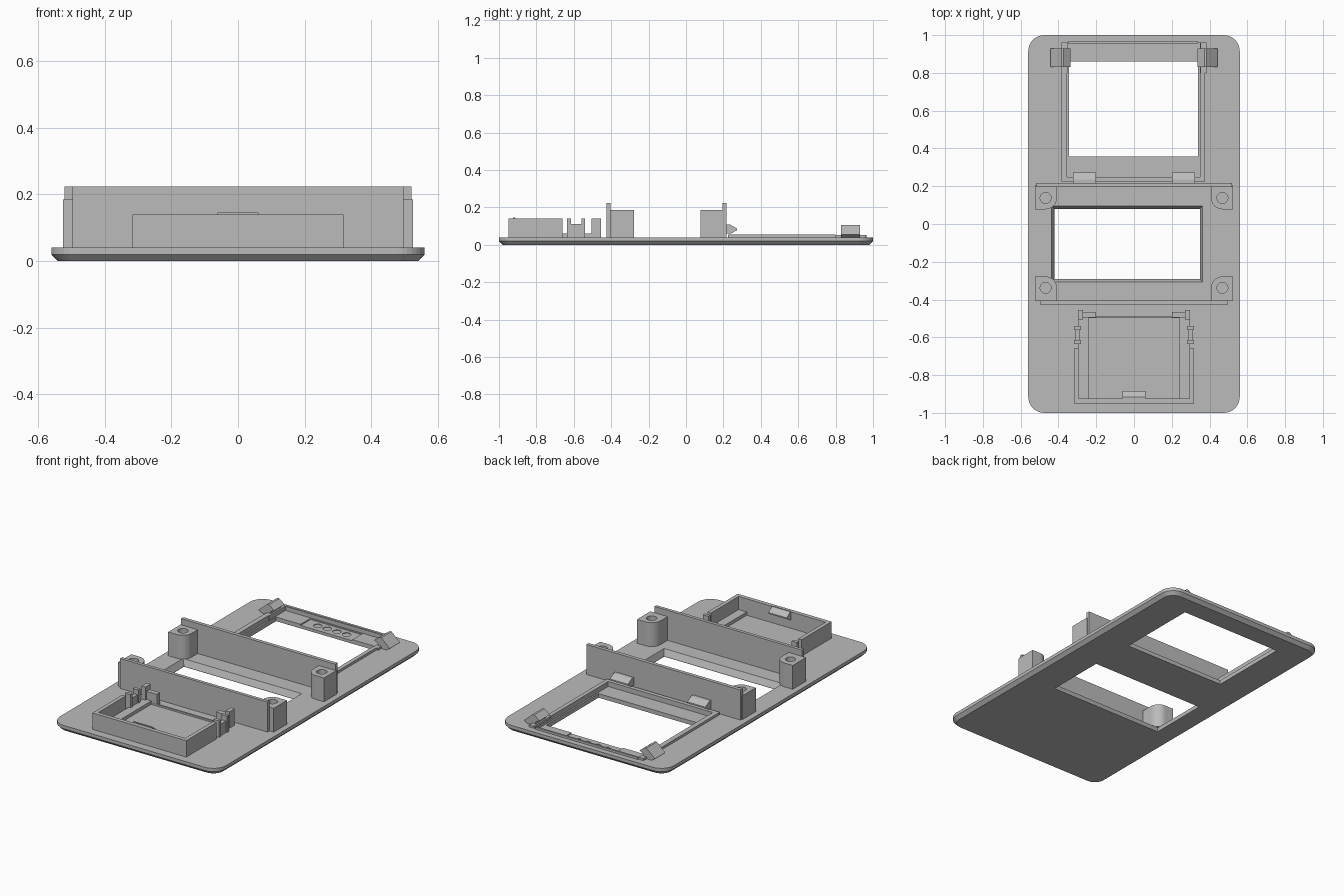
import bpy, bmesh, math
from mathutils import Vector

cube = bpy.data.objects.get("Cube")
if cube:
    bpy.data.objects.remove(cube, do_unlink=True)

grey = bpy.data.materials.new("plain grey")
grey.use_nodes = True
COLOR = (0.5, 0.5, 0.5, 1)
grey.diffuse_color = COLOR
grey.node_tree.nodes["Principled BSDF"].inputs["Base Color"].default_value = COLOR


def finish(name, bm):
    bmesh.ops.recalc_face_normals(bm, faces=bm.faces)
    mesh = bpy.data.meshes.new(name)
    bm.to_mesh(mesh)
    bm.free()
    mesh.materials.append(grey)
    obj = bpy.data.objects.new(name, mesh)
    bpy.context.collection.objects.link(obj)
    return obj


def prism(name, points, depth):
    """Extrude a closed outline of 3D points along a vector."""
    bm = bmesh.new()
    face = bm.faces.new([bm.verts.new(p) for p in points])
    ext = bmesh.ops.extrude_face_region(bm, geom=[face])
    verts = [v for v in ext["geom"] if isinstance(v, bmesh.types.BMVert)]
    bmesh.ops.translate(bm, vec=Vector(depth), verts=verts)
    return finish(name, bm)


def box(name, x0, x1, y0, y1, z0, z1):
    return prism(name, [(x0, y0, z0), (x1, y0, z0), (x1, y1, z0), (x0, y1, z0)], (0, 0, z1 - z0))


def loft(name, loops):
    """Join matching loops into a closed solid."""
    bm = bmesh.new()
    rings = [[bm.verts.new(p) for p in loop] for loop in loops]
    n = len(rings[0])
    for a, b in zip(rings, rings[1:]):
        for i in range(n):
            j = (i + 1) % n
            bm.faces.new((a[i], a[j], b[j], b[i]))
    bm.faces.new(rings[0])
    bm.faces.new(rings[-1])
    return finish(name, bm)


def cut(obj, cutters):
    for c in cutters:
        mod = obj.modifiers.new("cut", "BOOLEAN")
        mod.operation, mod.solver, mod.object = "DIFFERENCE", "EXACT", c
    bpy.context.view_layer.update()
    graph = bpy.context.evaluated_depsgraph_get()
    mesh = bpy.data.meshes.new_from_object(obj.evaluated_get(graph))
    obj.modifiers.clear()
    obj.data = mesh
    for c in cutters:
        bpy.data.objects.remove(c, do_unlink=True)


def rounded(w, h, r, z, steps=8):
    loop = []
    for k, (sx, sy) in enumerate([(1, 1), (-1, 1), (-1, -1), (1, -1)]):
        for i in range(steps + 1):
            a = math.pi / 2 * (k + i / steps)
            loop.append((sx * (w - r) + r * math.cos(a), sy * (h - r) + r * math.sin(a), z))
    return loop


def rect(x0, x1, y0, y1, z):
    return [(x0, y0, z), (x1, y0, z), (x1, y1, z), (x0, y1, z)]


def disc(x, y, r, z, n=32):
    return [(x + r * math.cos(2 * math.pi * i / n), y + r * math.sin(2 * math.pi * i / n), z) for i in range(n)]


T = 0.04  # top of the plate

# Plate with a chamfered underside and two windows
plate = loft("face_plate", [rounded(0.54, 0.98, 0.065, 0), rounded(0.56, 1, 0.085, 0.02),
                            rounded(0.56, 1, 0.085, T)])
cutters = [
    box("recess", -0.355, 0.35, 0.25, 0.96, 0.025, 0.1),
    box("large_window", -0.345, 0.34, 0.357, 0.86, -0.1, 0.1),
    box("back_pocket", -0.18, 0.17, 0.85, 0.955, 0.018, 0.1),
    loft("small_window", [rect(-0.42, 0.35, -0.29, 0.08, -0.01), rect(-0.42, 0.35, -0.29, 0.08, 0.005),
                          rect(-0.437, 0.363, -0.307, 0.095, T), rect(-0.437, 0.363, -0.307, 0.095, 0.1)]),
]
for i in range(4):
    x = -0.1 + i * 0.065
    cutters.append(loft("dip", [disc(x, 0.91, 0.024, 0.014), disc(x, 0.91, 0.024, 0.1)]))
cut(plate, cutters)

# Low rim around the large window
box("rim_left", 0.35, 0.375, 0.225, 0.8, T, 0.055)
box("rim_right", -0.385, -0.355, 0.225, 0.8, T, 0.055)
box("rim_front", -0.385, 0.375, 0.225, 0.25, T, 0.055)
box("rim_back", -0.35, 0.34, 0.955, 0.966, T, 0.053)

# Cross walls
box("back_cross_wall", -0.52, 0.52, 0.195, 0.217, T, 0.223)
box("front_cross_wall", -0.497, 0.497, -0.425, -0.405, T, 0.223)

# Screw bosses: a round post filled out towards the wall and the side
for sx, side in ((1, "left"), (-1, "right")):
    for y, sy, end in ((0.138, 1, "back"), (-0.338, -1, "front")):
        cx, r = sx * 0.468, 0.06
        flat = [(0.057, -r), (0.057, 0.068), (-r, 0.068)]
        arc = [(r * math.cos(a), r * math.sin(a))
               for a in (math.pi + math.pi / 2 * i / 12 for i in range(13))]
        outline = [(cx + sx * u, y + sy * v, T) for u, v in flat + arc[:-1] + [(0, -r)]]
        boss = prism(f"{end}_{side}_boss", outline, (0, 0, 0.145))
        cut(boss, [loft("hole", [disc(cx, y, 0.029, 0.06, 24), disc(cx, y, 0.029, 0.3, 24)])])

    # Hooks on the back wall
    hook = [(0.217, 0.06), (0.24, 0.06), (0.273, 0.078), (0.273, 0.087), (0.235, 0.108), (0.217, 0.108)]
    prism(f"{side}_wall_hook", [(sx * 0.2, y, z) for y, z in hook], (sx * 0.122, 0, 0))

    # Slanted clips beside the large window
    clip = [(0.337, 0.078), (0.372, 0.105), (0.385, 0.105), (0.442, 0.055), (0.42, T), (0.362, T), (0.362, 0.065)]
    prism(f"{side}_clip", [(sx * x, 0.83, z) for x, z in clip], (0, 0.1, 0))
    a, b = sorted((sx * 0.352, sx * 0.385))
    box(f"{side}_clip_base", a, b, 0.8, 0.96, 0.02, 0.053)

    # Tray side: wall, inner ledge, spring tab and corner bracket
    def side_box(part, xa, xb, *rest):
        lo, hi = sorted((sx * xa, sx * xb))
        return box(f"{side}_{part}", lo, hi, *rest)

    side_box("tray_wall", 0.293, 0.317, -0.95, -0.66, T, 0.14)
    side_box("tray_ledge", 0.238, 0.293, -0.926, -0.49, T, 0.06)
    side_box("spring_tab", 0.285, 0.312, -0.635, -0.54, T, 0.11)
    for y in (-0.635, -0.56):
        side_box("spring_post", 0.28, 0.317, y, y + 0.02, T, 0.14)
    side_box("bracket_post", 0.27, 0.296, -0.505, -0.455, T, 0.14)
    side_box("bracket_bar", 0.2, 0.27, -0.495, -0.465, T, 0.11)

# Tray front wall, back lip and catch
box("tray_front_wall", -0.317, 0.317, -0.95, -0.925, T, 0.14)
box("tray_back_lip", -0.24, 0.24, -0.497, -0.487, T, 0.05)
catch = [(-0.925, 0.145), (-0.915, 0.145), (-0.883, 0.12), (-0.883, 0.112), (-0.925, 0.09)]
prism("tray_catch", [(-0.062, y, z) for y, z in catch], (0.124, 0, 0))
